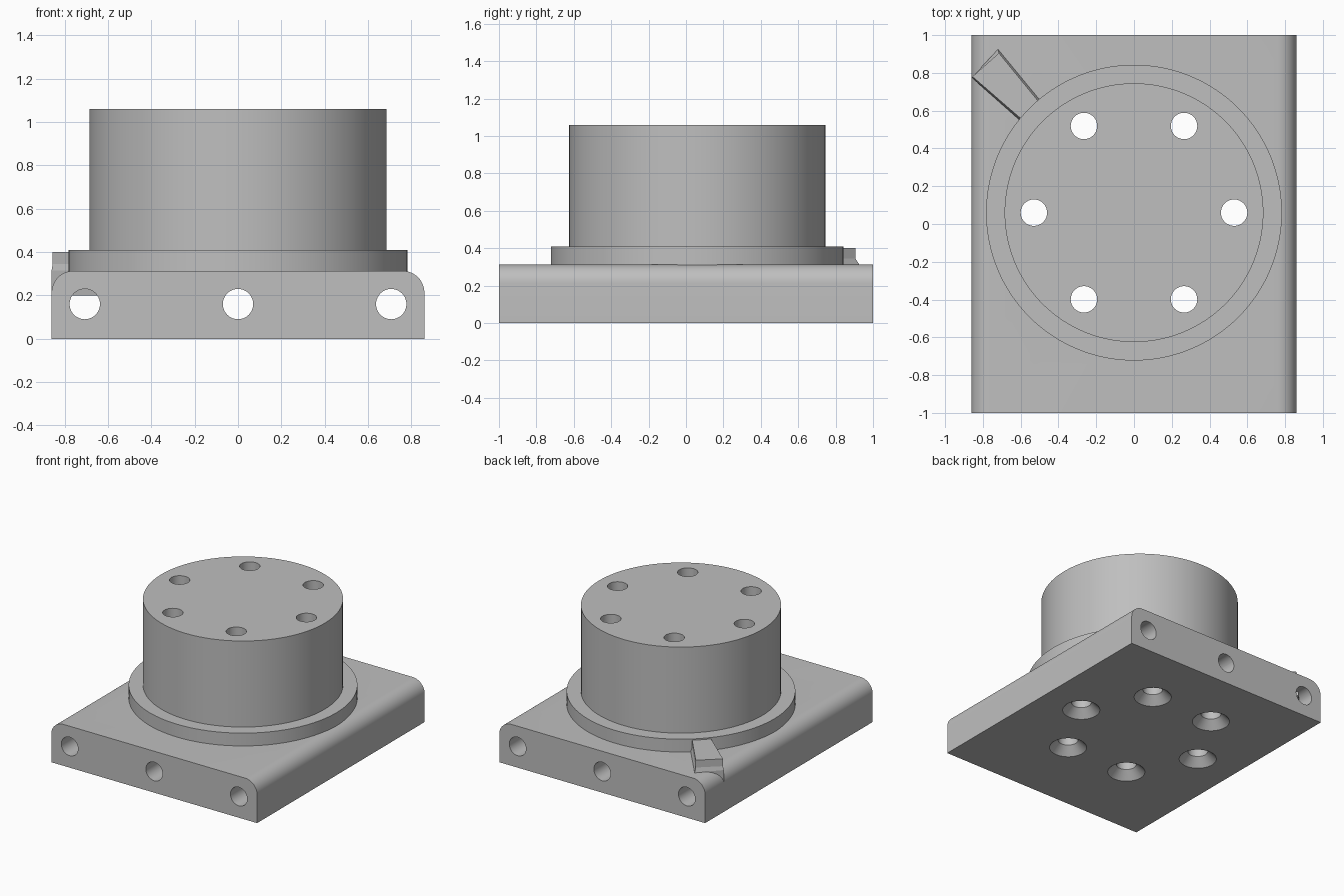
import bpy, bmesh
from math import cos, sin, pi, radians

cube = bpy.data.objects.get("Cube")
if cube:
    bpy.data.objects.remove(cube)

grey = bpy.data.materials.new("plain_grey")
grey.use_nodes = True
grey.diffuse_color = (0.52, 0.52, 0.52, 1)
grey.node_tree.nodes["Principled BSDF"].inputs["Base Color"].default_value = grey.diffuse_color

CENTRE_Y = 0.06


def loft(name, rings):
    """Closed solid through rings of equal point count."""
    bm = bmesh.new()
    loops = [[bm.verts.new(p) for p in ring] for ring in rings]
    n = len(loops[0])
    for a, b in zip(loops, loops[1:]):
        for i in range(n):
            j = (i + 1) % n
            bm.faces.new((a[i], a[j], b[j], b[i]))
    bm.faces.new(loops[0][::-1])
    bm.faces.new(loops[-1])
    bmesh.ops.recalc_face_normals(bm, faces=bm.faces)
    mesh = bpy.data.meshes.new(name)
    bm.to_mesh(mesh)
    bm.free()
    mesh.materials.append(grey)
    obj = bpy.data.objects.new(name, mesh)
    bpy.context.collection.objects.link(obj)
    return obj


def turned(name, x, y, profile, sides):
    """Upright round solid from (radius, z) pairs."""
    angles = [2 * pi * i / sides for i in range(sides)]
    return loft(name, [[(x + r * cos(a), y + r * sin(a), z) for a in angles]
                       for r, z in profile])


def cut(obj, cutters):
    for c in cutters:
        mod = obj.modifiers.new("hole", 'BOOLEAN')
        mod.operation = 'DIFFERENCE'
        mod.solver = 'EXACT'
        mod.object = c
    bpy.context.view_layer.update()
    graph = bpy.context.evaluated_depsgraph_get()
    mesh = bpy.data.meshes.new_from_object(obj.evaluated_get(graph))
    obj.modifiers.clear()
    obj.data = mesh


# Base plate with its two long upper edges rounded
W, H, R = 0.86, 0.313, 0.1
arc = [radians(90 * i / 12) for i in range(13)]
right = [(W - R + R * cos(a), H - R + R * sin(a)) for a in arc]
section = [(-W, 0), (W, 0)] + right + [(-x, z) for x, z in reversed(right)]
base = loft("base_plate", [[(x, y, z) for x, z in section] for y in (-1, 1)])

# Round flange and drum
flange = turned("flange", 0, CENTRE_Y, [(0.783, 0.295), (0.783, 0.41)], 128)
drum = turned("drum", 0, CENTRE_Y, [(0.685, 0.40), (0.685, 1.06)], 128)

# Pointer tab on the back corner, flared where it meets the plate
top_outline = [(-0.715, 0.905), (-0.855, 0.78), (-0.59, 0.55), (-0.49, 0.63)]
foot_outline = [(-0.72, 0.925), (-0.86, 0.775), (-0.60, 0.545), (-0.485, 0.64)]
tab = loft("pointer_tab", [[(x, y, z) for x, y in outline] for outline, z in
                           ((foot_outline, 0.2), (foot_outline, 0.315),
                            (top_outline, 0.345), (top_outline, 0.40))])

# Six countersunk upright bolt holes
bolts = []
for i in range(6):
    a = i * pi / 3
    bolts.append(turned("bolt_hole_cutter", 0.53 * cos(a), CENTRE_Y + 0.53 * sin(a),
                        [(0.14, -0.01), (0.07, 0.06), (0.07, 1.2)], 40))

# Three holes running front to back through the plate
angles = [2 * pi * i / 40 for i in range(40)]
bores = [loft("bore_cutter", [[(x + 0.07 * cos(a), y, 0.16 + 0.07 * sin(a)) for a in angles]
                              for y in (-1.1, 1.1)]) for x in (-0.707, 0, 0.707)]

cut(base, bolts + bores)
cut(flange, bolts)
cut(drum, bolts)
for helper in bolts + bores:
    bpy.data.objects.remove(helper)

# Smooth round walls, keep sharp edges
bpy.ops.object.select_all(action='DESELECT')
for obj in (base, flange, drum):
    obj.select_set(True)
bpy.context.view_layer.objects.active = base
bpy.ops.object.shade_smooth_by_angle(angle=radians(30))
